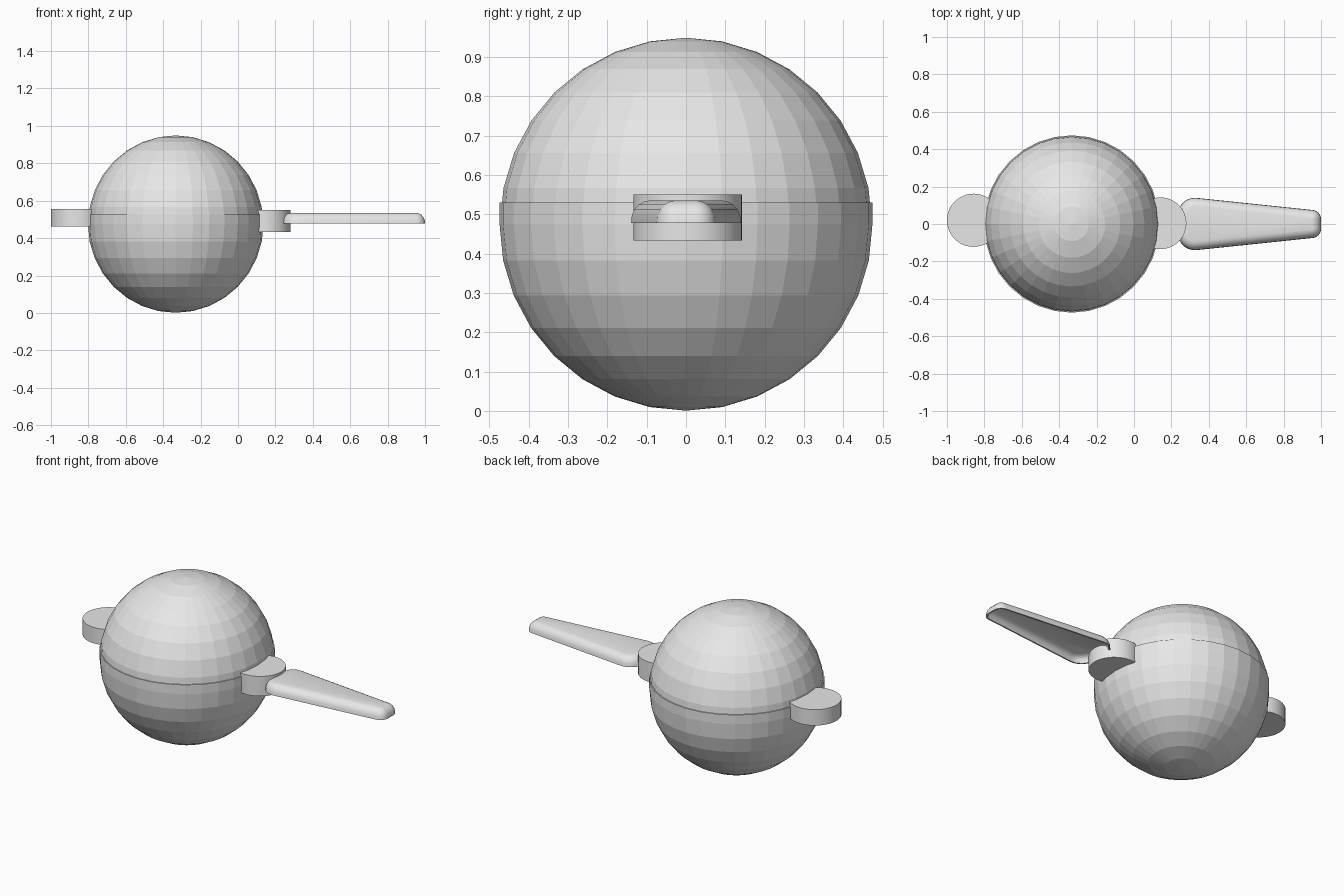
import bpy, bmesh, math

if "Cube" in bpy.data.objects:
    bpy.data.objects.remove(bpy.data.objects["Cube"])

metal = bpy.data.materials.new("light_grey_metal")
metal.diffuse_color = (0.8, 0.8, 0.8, 1)
metal.use_nodes = True
metal.node_tree.nodes["Principled BSDF"].inputs["Base Color"].default_value = metal.diffuse_color

CX, CZ, R = -0.333, 0.475, 0.474   # ball centre and radius
LIP_TOP = 0.53


def make_object(name, bm, smooth=False):
    bmesh.ops.recalc_face_normals(bm, faces=bm.faces)
    mesh = bpy.data.meshes.new(name)
    bm.to_mesh(mesh)
    bm.free()
    mesh.materials.append(metal)
    obj = bpy.data.objects.new(name, mesh)
    bpy.context.collection.objects.link(obj)
    if smooth:
        bpy.context.view_layer.objects.active = obj
        obj.select_set(True)
        bpy.ops.object.shade_smooth_by_angle(angle=math.radians(35))
        obj.select_set(False)
    return obj


def bridge(bm, a, b):
    for i in range(len(a)):
        j = (i + 1) % len(a)
        bm.faces.new((a[i], a[j], b[j], b[i]))


def lathe(name, profile, pole, steps=32):
    """Rings from (radius, z) pairs, closed by a fan at the pole height."""
    bm = bmesh.new()
    rings = []
    for r, z in profile:
        rings.append([bm.verts.new((CX + 0.99 * r * math.cos(t * math.tau / steps),
                                    r * math.sin(t * math.tau / steps), z))
                      for t in range(steps)])
    for a, b in zip(rings, rings[1:]):
        bridge(bm, a, b)
    tip = bm.verts.new((CX, 0, pole))
    last = rings[-1]
    for i in range(steps):
        bm.faces.new((last[i], last[(i + 1) % steps], tip))
    return make_object(name, bm)


# Two halves of the ball; the lower one has an upright lip around the upper
arc = [(R * math.cos(k * math.pi / 16), R * math.sin(k * math.pi / 16)) for k in range(8)]
lathe("upper_half", [(r - 0.001, CZ + z) for r, z in arc], CZ + R)
lathe("lower_half", [(R - 0.006, LIP_TOP), (R, LIP_TOP)] + [(r, CZ - z) for r, z in arc], CZ - R)


# Round tabs partly sunk into the ball
def tab(name, x, y, r, z0, z1):
    bm = bmesh.new()
    bmesh.ops.create_cone(bm, cap_ends=True, segments=48, radius1=r, radius2=r, depth=z1 - z0)
    bmesh.ops.translate(bm, verts=bm.verts, vec=(x, y, (z0 + z1) / 2))
    return make_object(name, bm, True)


tab("hinge_tab", -0.858, 0.02, 0.142, 0.462, 0.556)
tab("handle_tab", 0.142, 0.004, 0.138, 0.433, 0.55)


# Handle: tapered rounded shell, hollow underneath
def handle_ring(bm, inset, z, n=8):
    corners = [(0.95, 0.025, 0.05, 0, 84), (0.325, 0.05, 0.09, 84, 180),
               (0.325, -0.05, 0.09, 180, 276), (0.95, -0.025, 0.05, 276, 360)]
    verts = []
    for x, y, r, a0, a1 in corners:
        for k in range(n + 1):
            a = math.radians(a0 + (a1 - a0) * k / n)
            verts.append(bm.verts.new((x + (r - inset) * math.cos(a),
                                       y + (r - inset) * math.sin(a), z)))
    return verts


bm = bmesh.new()
shell = [(0.040, 0.518), (0.022, 0.510), (0.012, 0.498), (0.008, 0.478),
         (0.0, 0.478), (0.002, 0.498), (0.009, 0.513), (0.020, 0.525),
         (0.033, 0.532), (0.046, 0.535)]
rings = [handle_ring(bm, i, z) for i, z in shell]
for a, b in zip(rings, rings[1:]):
    bridge(bm, a, b)
bm.faces.new(rings[0])
bm.faces.new(rings[-1])
make_object("handle", bm, True)
